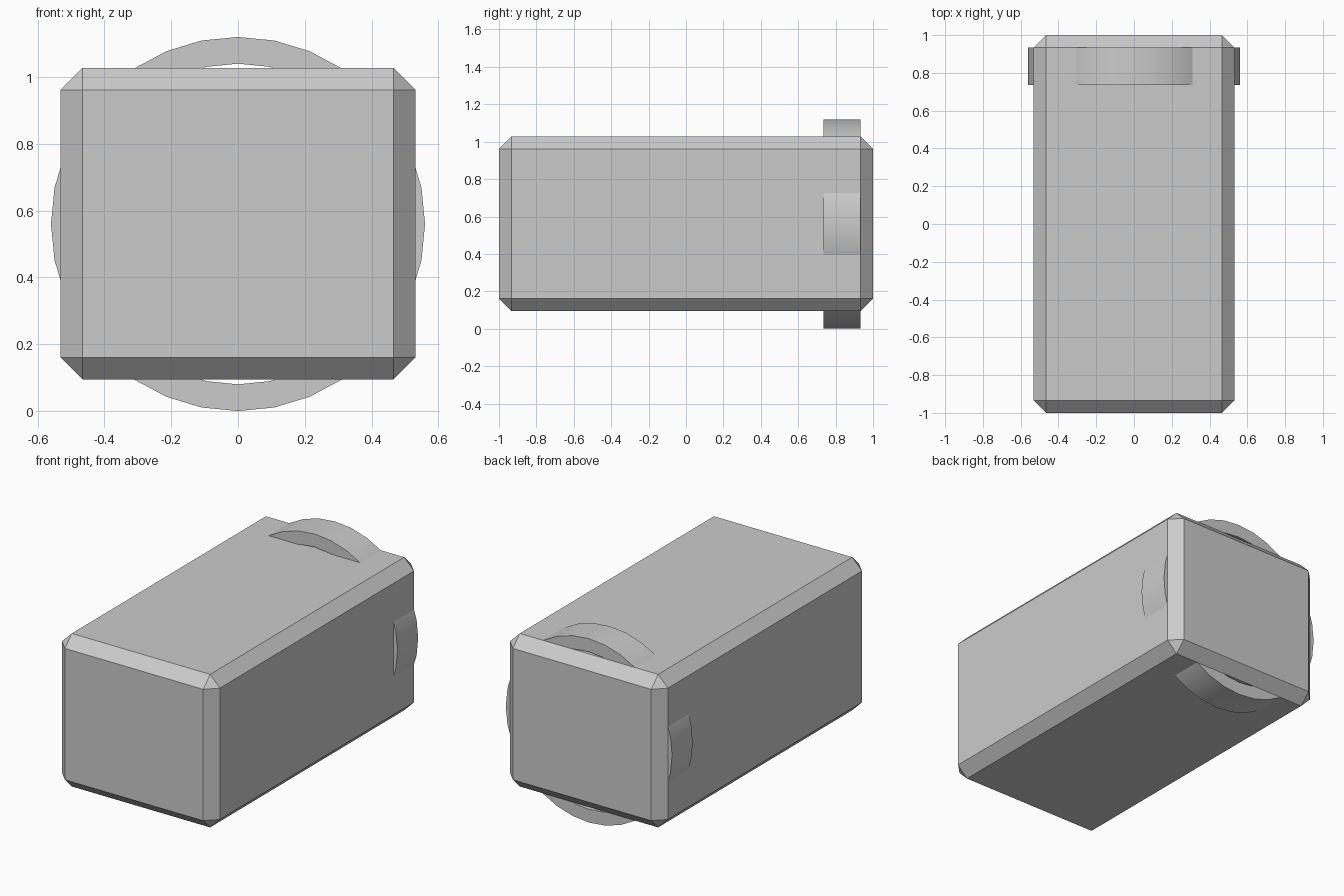
import bpy, bmesh, math
from mathutils import Matrix

if "Cube" in bpy.data.objects:
    bpy.data.objects.remove(bpy.data.objects["Cube"])

grey = bpy.data.materials.new("light grey")
grey.diffuse_color = (0.6, 0.6, 0.6, 1)
grey.use_nodes = True
grey.node_tree.nodes["Principled BSDF"].inputs["Base Color"].default_value = grey.diffuse_color

CENTRE_Z = 0.56


def add_object(name, bm):
    bmesh.ops.recalc_face_normals(bm, faces=bm.faces[:])
    mesh = bpy.data.meshes.new(name)
    bm.to_mesh(mesh)
    bm.free()
    mesh.materials.append(grey)
    obj = bpy.data.objects.new(name, mesh)
    bpy.context.collection.objects.link(obj)
    return obj


# Long block body with flat chamfers on every edge
bm = bmesh.new()
bmesh.ops.create_cube(bm, size=1, matrix=Matrix.Translation((0, 0, CENTRE_Z + 0.001))
                      @ Matrix.Diagonal((1.064, 2.0, 0.932, 1)))
bmesh.ops.bevel(bm, geom=bm.edges[:], offset=0.066, offset_type='OFFSET',
                segments=1, profile=0.5, affect='EDGES')
add_object("body", bm)

# Band around the rear end: rectangular section swept round the y axis
SIDES = 32
section = [(0.56, 0.735), (0.56, 0.934), (0.48, 0.934), (0.48, 0.735)]
bm = bmesh.new()
rings = []
for i in range(SIDES):
    a = 2 * math.pi * i / SIDES
    rings.append([bm.verts.new((r * math.sin(a), y, CENTRE_Z + r * math.cos(a)))
                  for r, y in section])
for i in range(SIDES):
    p, q = rings[i], rings[(i + 1) % SIDES]
    for k in range(4):
        m = (k + 1) % 4
        face = bm.faces.new((p[k], p[m], q[m], q[k]))
        face.smooth = k in (0, 2)
for edge in bm.edges:
    # rims of the band stay crisp
    if abs(edge.verts[0].co.y - edge.verts[1].co.y) < 1e-5:
        edge.smooth = False
add_object("rear_band", bm)
